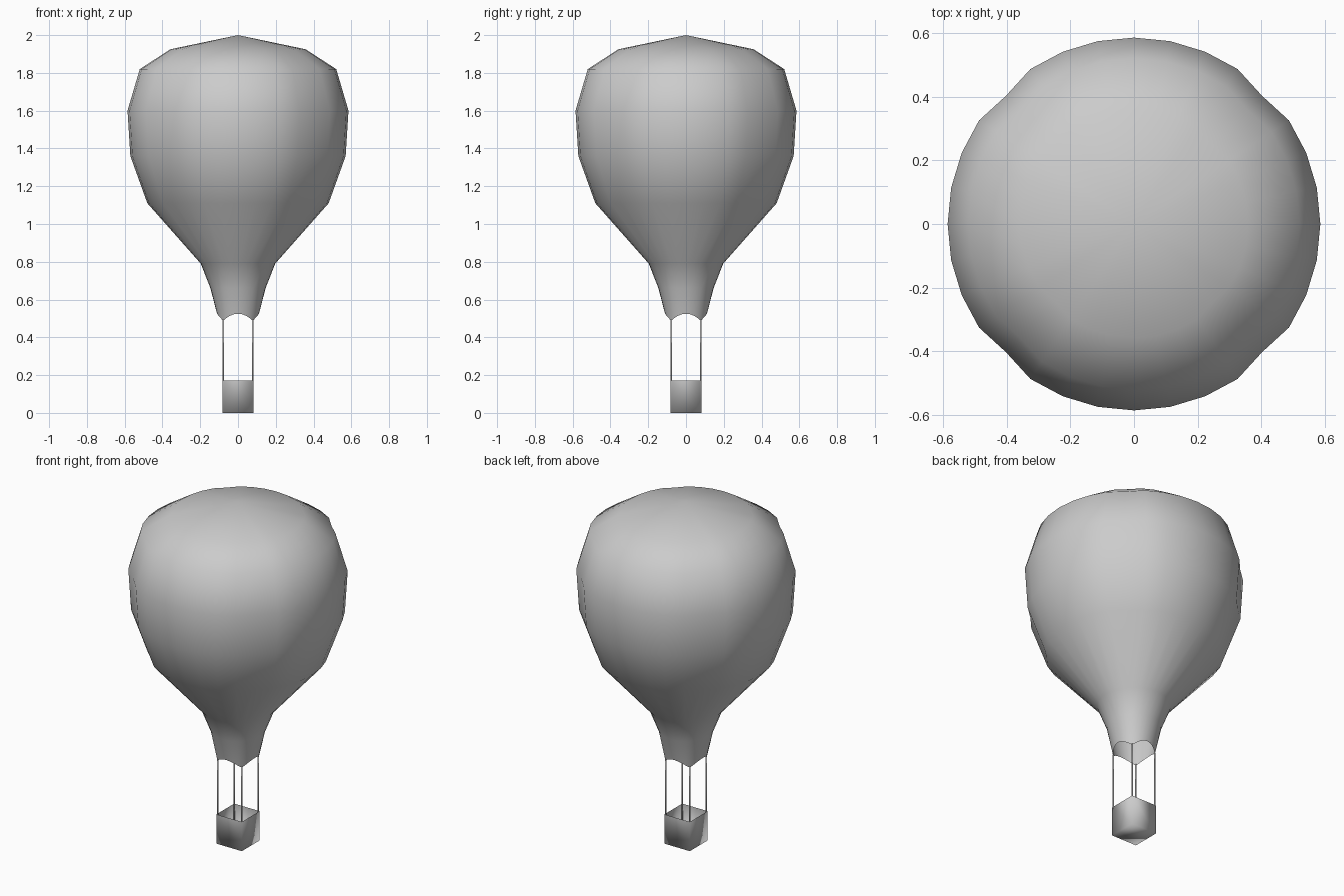
import bpy, bmesh
from math import sin, cos, pi

if "Cube" in bpy.data.objects:
    bpy.data.objects.remove(bpy.data.objects["Cube"])

SEGMENTS = 32


def make_object(name, bm, smooth=True):
    bmesh.ops.recalc_face_normals(bm, faces=bm.faces)
    mesh = bpy.data.meshes.new(name)
    bm.to_mesh(mesh)
    bm.free()
    for p in mesh.polygons:
        p.use_smooth = smooth
    obj = bpy.data.objects.new(name, mesh)
    bpy.context.collection.objects.link(obj)
    return obj


# Envelope: lathed rings, slightly pinched along the four diagonal seams,
# with an open mouth cut into four arches
profile = [(0.111, 0.525), (0.146, 0.66), (0.197, 0.79), (0.48, 1.11),
           (0.57, 1.36), (0.585, 1.60), (0.52, 1.82), (0.358, 1.925)]
bm = bmesh.new()
rings = []
for level, (r, z) in enumerate(profile):
    ring = []
    for i in range(SEGMENTS):
        a = 2 * pi * i / SEGMENTS
        seam = i % 8 == 4
        rad = r * (0.972 if seam and level > 2 else 1)
        height = z - 0.037 * (1 - abs(cos(2 * a))) if level == 0 else z
        ring.append(bm.verts.new((rad * cos(a), rad * sin(a), height)))
    rings.append(ring)
for low, high in zip(rings, rings[1:]):
    for i in range(SEGMENTS):
        j = (i + 1) % SEGMENTS
        bm.faces.new((low[i], low[j], high[j], high[i]))
apex = bm.verts.new((0, 0, 2.0))
for i in range(SEGMENTS):
    bm.faces.new((rings[-1][i], rings[-1][(i + 1) % SEGMENTS], apex))
make_object("envelope", bm)

# Basket: thin open box
bm = bmesh.new()
bmesh.ops.create_cube(bm, size=1)
for v in bm.verts:
    v.co = (v.co.x * 0.166, v.co.y * 0.166, (v.co.z + 0.5) * 0.172)
top = [f for f in bm.faces if f.calc_center_median().z > 0.17]
bmesh.ops.delete(bm, geom=top, context='FACES_ONLY')
make_object("basket", bm)

# Ropes: one per basket corner, up to the mouth points
for sx in (-1, 1):
    for sy in (-1, 1):
        bm = bmesh.new()
        bmesh.ops.create_cone(bm, cap_ends=True, segments=8, radius1=0.0045,
                              radius2=0.0045, depth=0.49)
        bmesh.ops.translate(bm, verts=bm.verts, vec=(sx * 0.078, sy * 0.078, 0.25))
        rope = make_object("rope_%s_%s" % ("left" if sx < 0 else "right",
                                           "front" if sy < 0 else "back"), bm)
